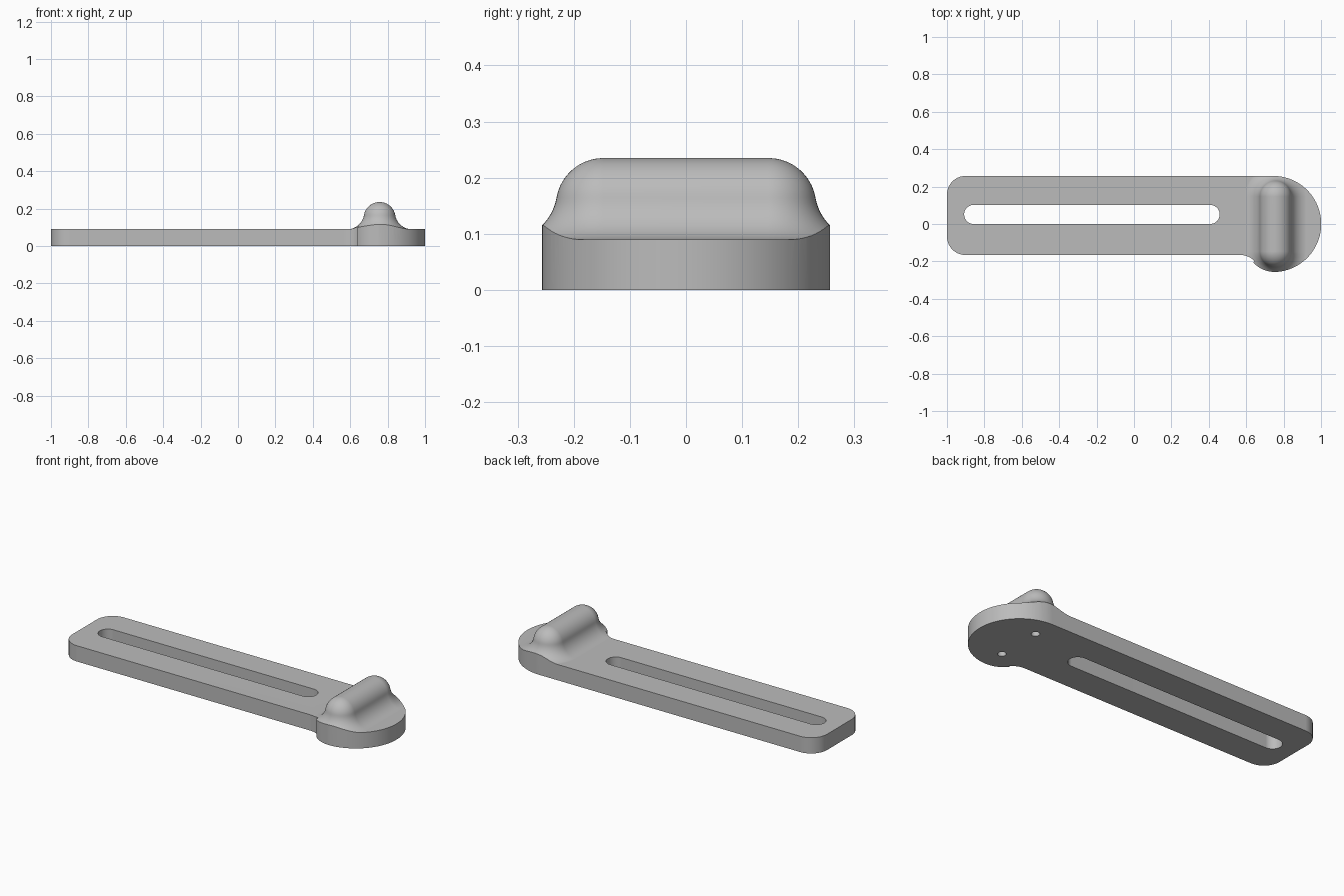
import bpy, bmesh
from math import sin, cos, pi, radians, atan2, hypot

cube = bpy.data.objects.get("Cube")
if cube:
    bpy.data.objects.remove(cube, do_unlink=True)

THICK = 0.09          # plate thickness
RIDGE_X = 0.757       # ridge axis
RIDGE_HALF = 0.147    # half length of the straight ridge crest

grey = bpy.data.materials.new("Plain grey")
grey.use_nodes = True
colour = (0.5, 0.5, 0.5, 1)
grey.diffuse_color = colour
grey.node_tree.nodes["Principled BSDF"].inputs["Base Color"].default_value = colour


def arc(cx, cy, r, start, end, n=16):
    """Points on an arc, angles in degrees."""
    angles = [radians(start + (end - start) * i / n) for i in range(n + 1)]
    return [(cx + r * cos(a), cy + r * sin(a)) for a in angles]


def loft(name, rings):
    """Closed solid through equally sized rings of 3D points, bottom to top."""
    bm = bmesh.new()
    loops = [[bm.verts.new(p) for p in ring] for ring in rings]
    for low, high in zip(loops, loops[1:]):
        for i in range(len(low)):
            j = (i + 1) % len(low)
            bm.faces.new((low[i], low[j], high[j], high[i]))
    bm.faces.new(loops[0][::-1])
    bm.faces.new(loops[-1])
    bmesh.ops.recalc_face_normals(bm, faces=bm.faces)
    mesh = bpy.data.meshes.new(name)
    bm.to_mesh(mesh)
    bm.free()
    mesh.materials.append(grey)
    obj = bpy.data.objects.new(name, mesh)
    bpy.context.collection.objects.link(obj)
    return obj


def prism(name, outline, low, high):
    return loft(name, [[(x, y, z) for x, y in outline] for z in (low, high)])


def combine(target, tool, operation):
    """Apply a boolean and discard the tool."""
    mod = target.modifiers.new(operation, 'BOOLEAN')
    mod.operation, mod.object, mod.solver = operation, tool, 'EXACT'
    bpy.context.view_layer.objects.active = target
    bpy.ops.object.modifier_apply(modifier=mod.name)
    bpy.data.objects.remove(tool, do_unlink=True)


def stadium(cx, cy, half, r, along_x, n=24):
    turn = -90 if along_x else 0
    dx, dy = (half, 0) if along_x else (0, half)
    return (arc(cx + dx, cy + dy, r, turn, turn + 180, n)
            + arc(cx - dx, cy - dy, r, turn + 180, turn + 360, n))


# Ridge cross-section: flared foot blending into a round crest
crest_r, crest_z, foot_r, foot_z = 0.085, 0.15, 0.09, 0.1795
foot_d = ((crest_r + foot_r) ** 2 - (foot_z - crest_z) ** 2) ** 0.5
tilt = atan2(foot_z - crest_z, foot_d) * 180 / pi
section = [(foot_d, 0.03)]
section += arc(foot_d, foot_z, foot_r, 270, 180 + tilt, 14)
section += arc(0, crest_z, crest_r, tilt, 89, 16)[1:]
ridge = loft("ridge", [[(x, y, z) for x, y in stadium(RIDGE_X, 0, RIDGE_HALF, d, False)]
                       for d, z in section])

# Slab and ridge together, trimmed by the outer outline
plate = prism("slotted_plate_with_ridge", [(-1.2, -0.5), (1.2, -0.5), (1.2, 0.5), (-1.2, 0.5)], 0, THICK)
combine(plate, ridge, 'UNION')

join = atan2(0.16, 0.18) * 180 / pi
outline = arc(-0.9, 0.157, 0.1, 90, 180)
outline += arc(-0.9, -0.066, 0.1, 180, 270)
outline += arc(0.57, -0.266, 0.1, 90, join, 10)
outline += arc(0.75, -0.106, 0.15, 180 + join, 270)[:-1]
outline += arc(0.744, 0, 0.257, -88, 90, 48)
combine(plate, prism("outline_cutter", outline, -0.1, 0.4), 'INTERSECT')

# Long slot
combine(plate, prism("slot_cutter", stadium(-0.225, 0.051, 0.632, 0.051, True), -0.1, 0.4), 'DIFFERENCE')

# Two blind pin holes in the underside of the head
for y in (-0.13, 0.13):
    combine(plate, prism("hole_cutter", arc(0.75, y, 0.022, 0, 345, 23), -0.1, 0.1), 'DIFFERENCE')

# Smooth curved walls, crisp rims, clean flats
bpy.ops.object.select_all(action='DESELECT')
plate.select_set(True)
bpy.context.view_layer.objects.active = plate
bpy.ops.object.shade_smooth_by_angle(angle=radians(25))
normals = plate.modifiers.new("clean_normals", 'WEIGHTED_NORMAL')
normals.keep_sharp = True
